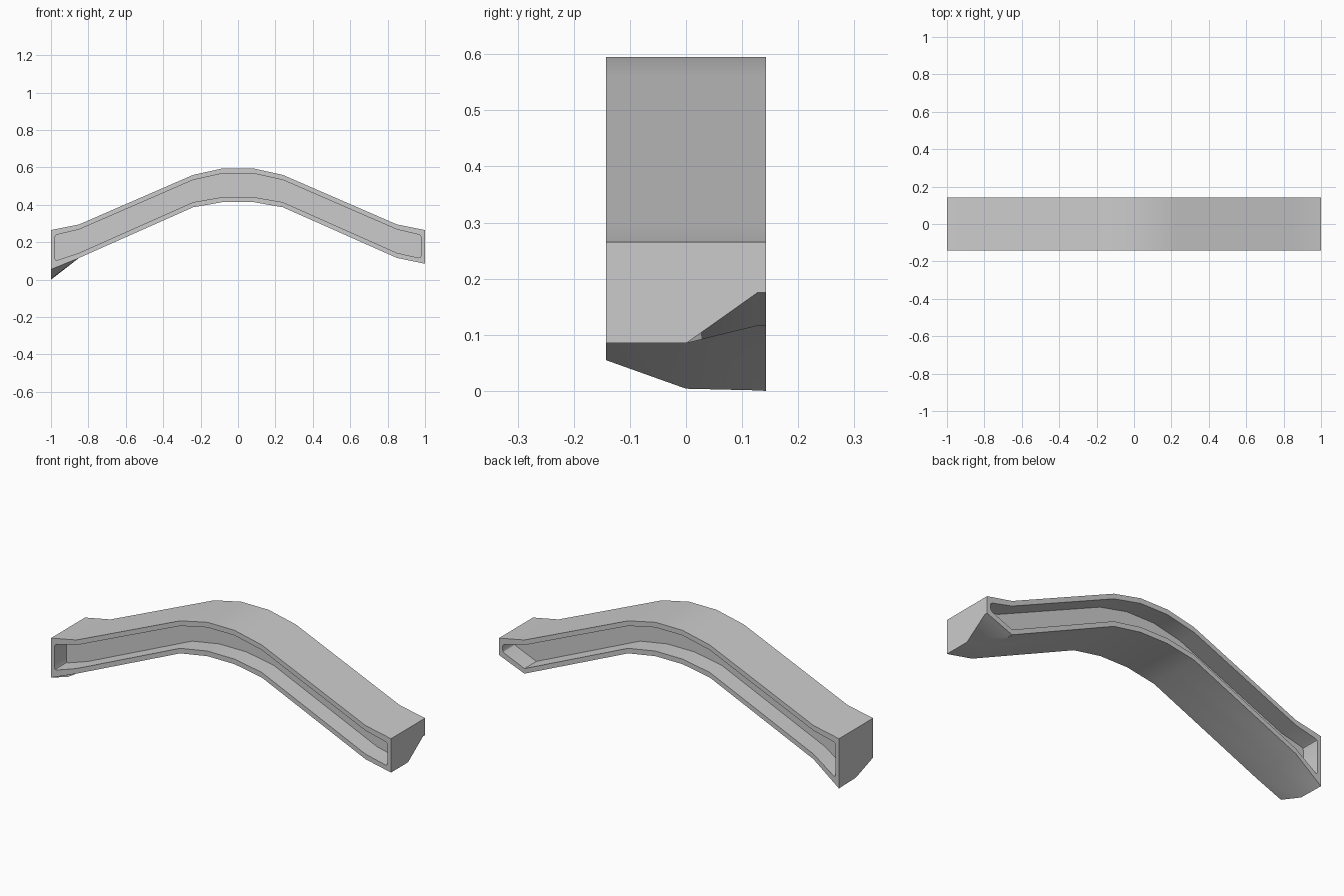
import bpy, bmesh

if "Cube" in bpy.data.objects:
    bpy.data.objects.remove(bpy.data.objects["Cube"])

HALF_Y = 0.143      # half depth of the beam
WEB_Y = 0.043       # half thickness of the central web
LIP = 0.027         # rim width around each recess

# right half of the arched centreline: x, top z, bottom z
HALF = [(0.08, 0.595, 0.415), (0.24, 0.56, 0.387), (0.85, 0.295, 0.116)]


def outline(y, left_z, right_z, inset=0.0):
    """Closed loop of the arch at depth y; end feet heights vary with depth."""
    xe = 1.0 - inset * 0.8
    mid = [(-x, t, b) for x, t, b in reversed(HALF)] + HALF
    stations = [(-xe, 0.265, left_z)] + mid + [(xe, 0.265, right_z)]
    top = [(x, y, t - inset) for x, t, b in stations]
    bottom = [(x, y, b + inset) for x, t, b in reversed(stations)]
    return top + bottom


bm = bmesh.new()

# rings from the front recess floor, around the outside, to the back recess floor
rings = [
    outline(-WEB_Y, 0.073, 0.087, LIP),
    outline(-HALF_Y, 0.073, 0.087, LIP),
    outline(-HALF_Y, 0.055, 0.085),
    outline(0.0, 0.004, 0.085),
    outline(0.127, 0.001, 0.175),
    outline(HALF_Y, 0.0, 0.175),
    outline(HALF_Y, 0.025, 0.170, LIP),
    outline(WEB_Y, 0.025, 0.170, LIP),
]
loops = [[bm.verts.new(p) for p in ring] for ring in rings]
n = len(loops[0])
for a, b in zip(loops, loops[1:]):
    for i in range(n):
        j = (i + 1) % n
        bm.faces.new((a[i], a[j], b[j], b[i]))

# recess floors
for loop in (loops[0], loops[-1]):
    for i in range(n // 2 - 1):
        bm.faces.new((loop[i], loop[i + 1], loop[n - 2 - i], loop[n - 1 - i]))

# small rounding of the recess corners
corners = [bm.edges.get((a[i], b[i]))
           for a, b in ((loops[0], loops[1]), (loops[-2], loops[-1]))
           for i in (0, n // 2 - 1, n // 2, n - 1)]
bmesh.ops.bevel(bm, geom=corners, offset=0.012, segments=2, profile=0.5, affect='EDGES')
bmesh.ops.recalc_face_normals(bm, faces=bm.faces)

mesh = bpy.data.meshes.new("arched_beam")
bm.to_mesh(mesh)
bm.free()
beam = bpy.data.objects.new("arched_beam", mesh)
bpy.context.collection.objects.link(beam)

bpy.context.view_layer.objects.active = beam
beam.select_set(True)
bpy.ops.object.shade_smooth_by_angle(angle=0.5)
